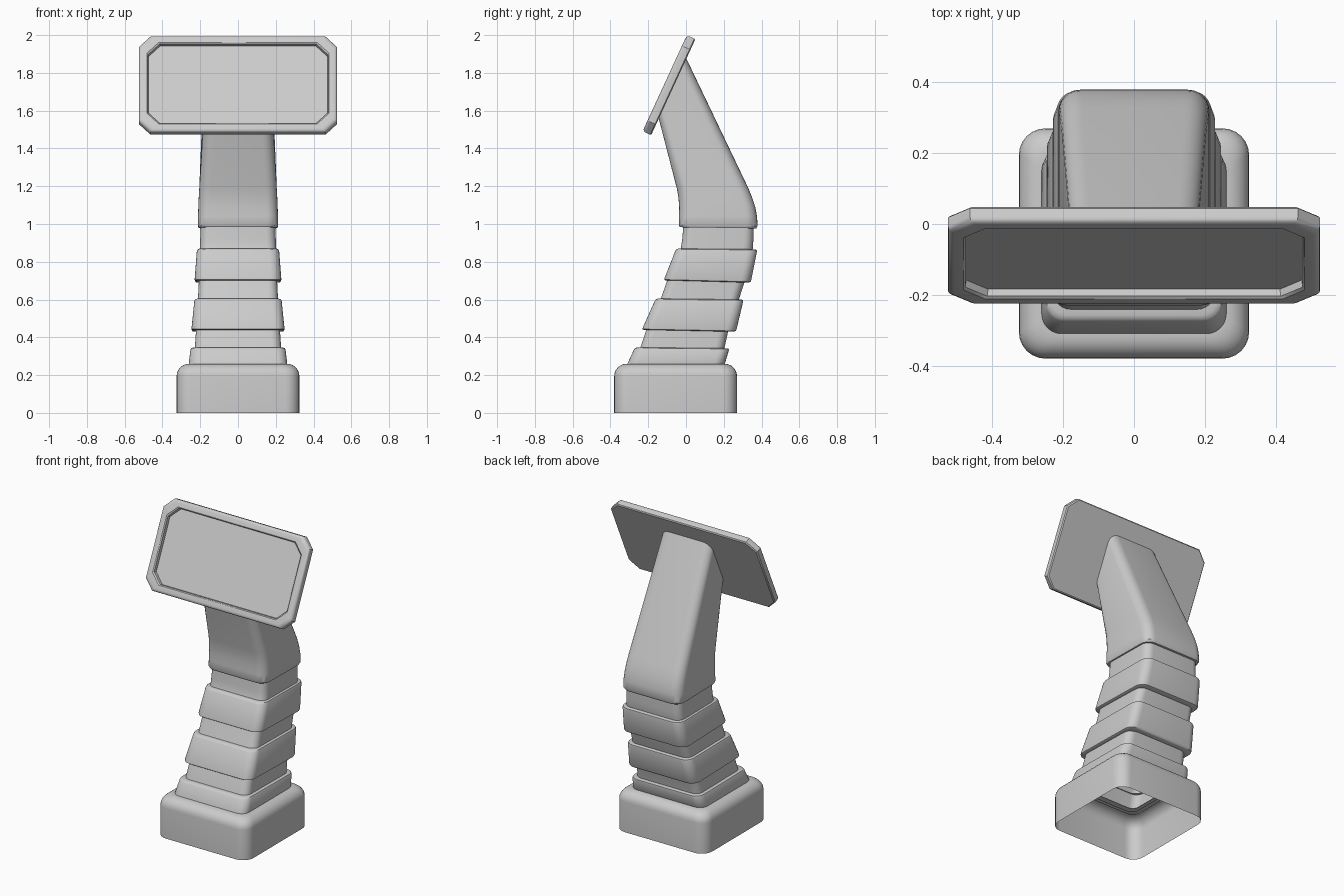
import bpy, bmesh, math
from mathutils import Vector, Matrix

if "Cube" in bpy.data.objects:
    bpy.data.objects.remove(bpy.data.objects["Cube"])


def finish(name, bm, angle=35):
    bmesh.ops.recalc_face_normals(bm, faces=bm.faces)
    me = bpy.data.meshes.new(name)
    bm.to_mesh(me)
    bm.free()
    ob = bpy.data.objects.new(name, me)
    bpy.context.collection.objects.link(ob)
    bpy.ops.object.select_all(action='DESELECT')
    ob.select_set(True)
    bpy.context.view_layer.objects.active = ob
    bpy.ops.object.shade_smooth_by_angle(angle=math.radians(angle))
    return ob


def rounded_ring(hx, front, back, r, segs=6):
    """Rounded rectangle between a front and a back (y, z) point."""
    (yf, zf), (yb, zb) = front, back
    length = math.hypot(yb - yf, zb - zf)
    pts = []
    for k, (sx, end) in enumerate(((1, 1), (-1, 1), (-1, 0), (1, 0))):
        cx = sx * (hx - r)
        cv = length - r if end else r
        for i in range(segs + 1):
            a = math.pi / 2 * (k + i / segs)
            t = (cv + r * math.sin(a)) / length
            pts.append(Vector((cx + r * math.cos(a),
                               yf + (yb - yf) * t, zf + (zb - zf) * t)))
    return pts


def loft(name, rings, cap_start=False, cap_end=False):
    bm = bmesh.new()
    loops = [[bm.verts.new(p) for p in ring] for ring in rings]
    n = len(loops[0])
    for a, b in zip(loops, loops[1:]):
        for i in range(n):
            bm.faces.new((a[i], a[(i + 1) % n], b[(i + 1) % n], b[i]))
    if cap_start:
        bm.faces.new(loops[0])
    if cap_end:
        bm.faces.new(loops[-1])
    return finish(name, bm)


def flat_ring(hx, yf, yb, z, r):
    return rounded_ring(hx, (yf, z), (yb, z), r)


# base: open-bottomed shell with a rounded top edge
base = [flat_ring(0.325, -0.38, 0.27, 0, 0.075)]
R = 0.065
for i in range(7):
    a = math.pi / 2 * i / 6
    o = R * (1 - math.cos(a))
    base.append(flat_ring(0.325 - o, -0.38 + o, 0.27 - o,
                          0.26 - R + R * math.sin(a), 0.075 - o * 0.4))
base.append(flat_ring(0.215, -0.26, 0.16, 0.26, 0.045))
loft("base", base)

# neck core that shows in the gaps between the collars
core = [(0.26, 0.235, -0.27, 0.185), (0.35, 0.228, -0.24, 0.205),
        (0.44, 0.222, -0.21, 0.225), (0.60, 0.212, -0.135, 0.28),
        (0.70, 0.207, -0.10, 0.312), (0.87, 0.202, -0.027, 0.354),
        (0.92, 0.2, -0.02, 0.357), (1.0, 0.197, -0.013, 0.358)]
loft("neck_core", [flat_ring(hx, yf, yb, z, 0.05) for z, hx, yf, yb in core])


# collars: sloping sleeves with softened rims
def collar(name, low, high, e=0.012):
    def ring(t, inset):
        v = [a + (b - a) * t for a, b in zip(low, high)]
        hx, yf, zf, yb, zb = v
        return rounded_ring(hx - inset, (yf + inset, zf), (yb - inset, zb), 0.055)
    h = high[2] - low[2]
    k = e / h
    loft(name, [ring(0, 0.035), ring(0, e * 0.7), ring(k * 0.3, e * 0.2), ring(k, 0),
                ring(1 - k, 0), ring(1 - k * 0.3, e * 0.25), ring(1, e), ring(1, 0.035)])


# half width, front y, front z, back y, back z
collar("collar_lower", (0.262, -0.315, 0.25, 0.203, 0.25), (0.25, -0.27, 0.347, 0.23, 0.342))
collar("collar_middle", (0.247, -0.234, 0.44, 0.265, 0.43), (0.23, -0.16, 0.605, 0.305, 0.60))
collar("collar_upper", (0.23, -0.118, 0.702, 0.343, 0.69), (0.217, -0.052, 0.87, 0.378, 0.866))

# screen plane
tilt = math.atan2(0.4185, 0.908)
centre = Vector((0, -0.09, 1.735))
up = Vector((0, math.sin(tilt), math.cos(tilt)))
out = Vector((0, -math.cos(tilt), math.sin(tilt)))

# arm: bends forward and ends against the back of the screen
back_mid = centre - out * 0.018
tf, tb = back_mid - up * 0.175, back_mid + up * 0.172
arm = [(0.185, -0.01, 0.983, 0.35, 0.977), (0.207, -0.032, 0.983, 0.372, 0.977),
       (0.213, -0.038, 0.995, 0.379, 0.99), (0.212, -0.037, 1.04, 0.376, 1.04),
       (0.21, -0.036, 1.09, 0.367, 1.09), (0.208, -0.040, 1.14, 0.35, 1.14),
       (0.205, -0.049, 1.19, 0.33, 1.19), (0.179, tf.y, tf.z, tb.y, tb.z)]
loft("arm", [rounded_ring(hx, (yf, zf), (yb, zb), 0.06) for hx, yf, zf, yb, zb in arm],
     cap_end=True)


# screen: chamfered plate with a softened rim and a recessed panel
def octagon(hx, hv, c, depth):
    pts = []
    for x, v in ((hx, hv - c), (hx - c, hv), (c - hx, hv), (-hx, hv - c),
                 (-hx, c - hv), (c - hx, -hv), (hx - c, -hv), (hx, c - hv)):
        pts.append(centre + Vector((x, 0, 0)) + up * v + out * depth)
    return pts


T, HX, HV = 0.025, 0.525, 0.28
plate = [octagon(HX - 0.006, HV - 0.006, 0.06, -T), octagon(HX, HV, 0.062, -T + 0.006)]
B = 0.018
for i in range(5):
    a = math.pi / 2 * i / 4
    o = B * (1 - math.cos(a))
    plate.append(octagon(HX - o, HV - o, 0.062, T - B + B * math.sin(a)))
plate += [octagon(0.482, 0.237, 0.062, T), octagon(0.476, 0.231, 0.062, T - 0.006),
          octagon(0.474, 0.229, 0.062, T - 0.027)]
loft("screen", plate, cap_start=True, cap_end=True)
